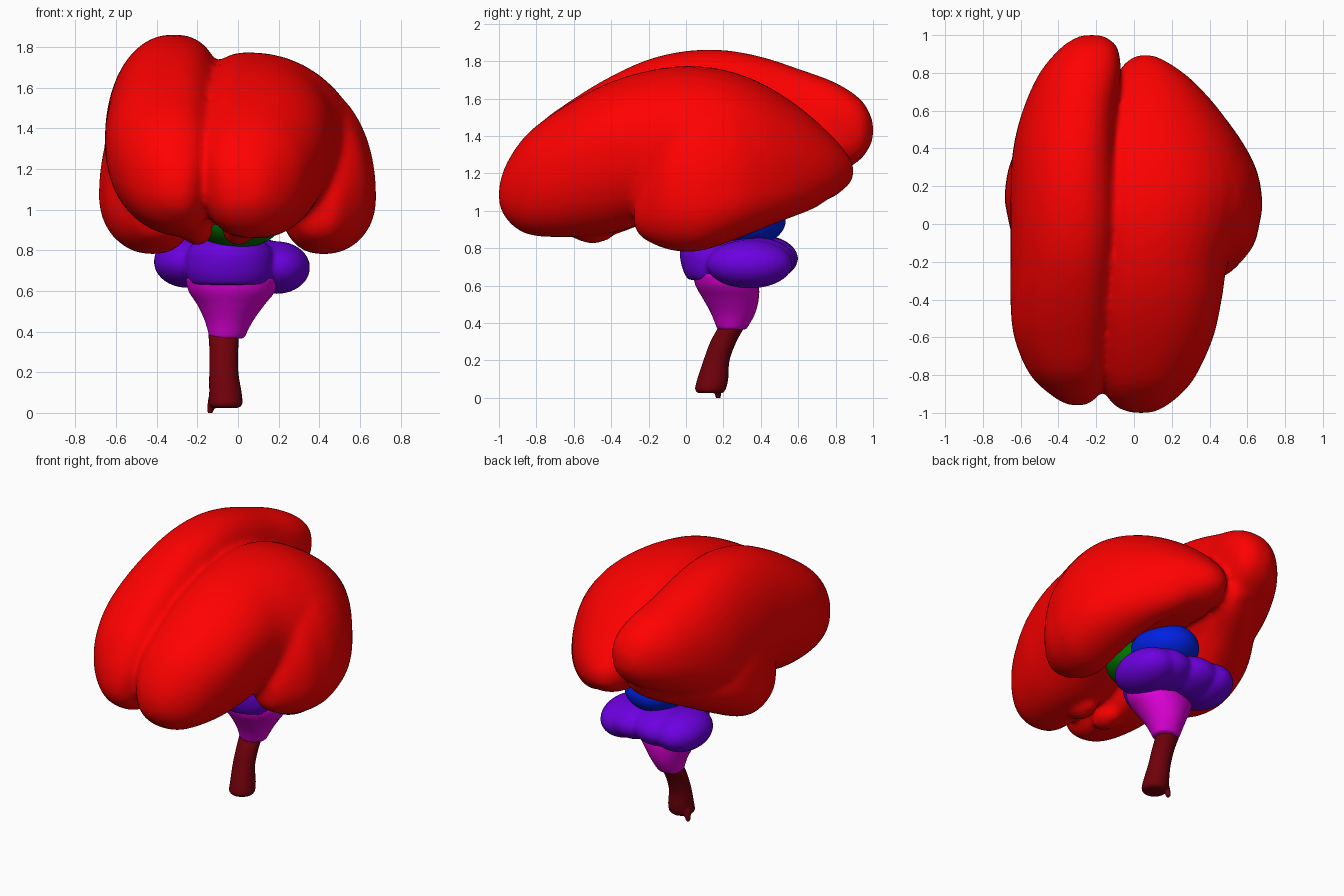
import bpy, bmesh, math
from mathutils import Matrix, Vector


def spline(rows, steps=5):
    """Catmull-Rom resampling of a list of equal-length stations."""
    out = []
    for i in range(len(rows) - 1):
        a, b, c, d = (rows[max(0, min(len(rows) - 1, i + k))] for k in (-1, 0, 1, 2))
        for s in range(steps):
            t = s / steps
            out.append([0.5 * (2 * q + (r - p) * t + (2 * p - 5 * q + 4 * r - w) * t * t
                               + (3 * q - p - 3 * r + w) * t ** 3)
                        for p, q, r, w in zip(a, b, c, d)])
    return out + [list(rows[-1])]


def skin(bm, rings):
    """Closed tube through rings of points."""
    vr = [[bm.verts.new(p) for p in r] for r in rings]
    n = len(vr[0])
    faces = [bm.faces.new((a[i], a[(i + 1) % n], b[(i + 1) % n], b[i]))
             for a, b in zip(vr, vr[1:]) for i in range(n)]
    faces += [bm.faces.new(vr[0]), bm.faces.new(vr[-1])]
    bmesh.ops.recalc_face_normals(bm, faces=faces)


def lobe(bm, rows, n=40):
    """Loft along y. Station: y, inner x, outer x, bottom z, top z, crest x, widest z, keel x."""
    rings = []
    for y, xi, xo, zb, zt, xt, zo, xb in spline(rows):
        ring = []
        for k in range(n):
            a = 2 * math.pi * k / n
            c, s = math.cos(a), math.sin(a)
            e = 2 / 2.15 if c > 0 else 2 / 2.5
            xm, ze = (xt, zt) if s > 0 else (xb, zb)
            xe, zm = (xo, zo) if c > 0 else (xi, 0.45 * zb + 0.55 * zt)
            ring.append((xm + (xe - xm) * abs(c) ** e, y, zm + (ze - zm) * abs(s) ** e))
        rings.append(ring)
    skin(bm, rings)


def stalk(bm, rows, n=28):
    """Loft along z. Station: z, centre x, centre y, radius x, radius y."""
    skin(bm, [[(cx + rx * math.cos(2 * math.pi * k / n), cy + ry * math.sin(2 * math.pi * k / n), z)
               for k in range(n)] for z, cx, cy, rx, ry in spline(rows)])


def blob(bm, centre, radii):
    m = Matrix.Translation(Vector(centre)) @ Matrix.Diagonal((*radii, 1))
    bmesh.ops.create_icosphere(bm, subdivisions=4, radius=1, matrix=m)


def finish(bm, name, colour, voxel, smooth):
    """Fuse overlapping pieces into one smooth organic skin."""
    me = bpy.data.meshes.new(name)
    bm.to_mesh(me)
    bm.free()
    me.polygons.foreach_set("use_smooth", [True] * len(me.polygons))
    ob = bpy.data.objects.new(name, me)
    bpy.context.collection.objects.link(ob)
    mat = bpy.data.materials.new(name)
    mat.diffuse_color = (*colour, 1)
    me.materials.append(mat)
    r = ob.modifiers.new("fuse", 'REMESH')
    r.mode = 'VOXEL'
    r.voxel_size = voxel
    r.use_smooth_shade = True
    s = ob.modifiers.new("soften", 'SMOOTH')
    s.factor = 0.5
    s.iterations = smooth


# cerebrum: right and left hemispheres
right = [
    (-1.00, -0.01, 0.09, 1.04, 1.13, 0.04, 1.08, 0.04),
    (-0.97, -0.09, 0.16, 0.97, 1.23, 0.04, 1.09, 0.04),
    (-0.90, -0.15, 0.25, 0.90, 1.35, 0.04, 1.12, 0.05),
    (-0.80, -0.18, 0.33, 0.865, 1.455, 0.05, 1.18, 0.07),
    (-0.60, -0.20, 0.42, 0.86, 1.59, 0.05, 1.28, 0.10),
    (-0.40, -0.20, 0.465, 0.88, 1.69, 0.05, 1.34, 0.10),
    (-0.20, -0.19, 0.50, 0.94, 1.75, 0.05, 1.32, 0.12),
    (0.00, -0.18, 0.60, 1.00, 1.775, 0.05, 1.18, 0.16),
    (0.20, -0.18, 0.64, 1.01, 1.755, 0.05, 1.15, 0.22),
    (0.40, -0.17, 0.585, 1.00, 1.685, 0.05, 1.15, 0.25),
    (0.60, -0.15, 0.455, 1.02, 1.56, 0.06, 1.16, 0.20),
    (0.76, -0.10, 0.31, 1.06, 1.42, 0.07, 1.19, 0.14),
    (0.85, -0.05, 0.19, 1.12, 1.32, 0.07, 1.21, 0.08),
    (0.895, 0.02, 0.10, 1.17, 1.25, 0.06, 1.21, 0.06),
]
left = [
    (-0.96, -0.26, -0.34, 1.06, 1.14, -0.30, 1.10, -0.30),
    (-0.92, -0.20, -0.42, 0.98, 1.27, -0.31, 1.12, -0.29),
    (-0.80, -0.14, -0.55, 0.90, 1.45, -0.32, 1.20, -0.28),
    (-0.60, -0.11, -0.635, 0.87, 1.60, -0.32, 1.28, -0.25),
    (-0.40, -0.09, -0.655, 0.87, 1.72, -0.32, 1.33, -0.23),
    (-0.20, -0.08, -0.655, 0.94, 1.81, -0.32, 1.34, -0.26),
    (0.00, -0.07, -0.655, 1.00, 1.855, -0.32, 1.34, -0.32),
    (0.20, -0.08, -0.655, 1.03, 1.86, -0.32, 1.30, -0.36),
    (0.40, -0.09, -0.64, 1.05, 1.825, -0.31, 1.30, -0.36),
    (0.60, -0.09, -0.59, 1.09, 1.76, -0.29, 1.35, -0.32),
    (0.80, -0.07, -0.50, 1.19, 1.685, -0.26, 1.41, -0.28),
    (0.94, -0.09, -0.38, 1.28, 1.59, -0.23, 1.43, -0.23),
    (1.00, -0.17, -0.28, 1.38, 1.48, -0.22, 1.43, -0.22),
]
# temporal lobe rising into the side wall, reused mirrored on the left
temporal = [
    (-0.28, 0.36, 0.47, 0.93, 1.05, 0.42, 0.99, 0.42),
    (-0.24, 0.28, 0.53, 0.86, 1.18, 0.41, 1.02, 0.41),
    (-0.12, 0.20, 0.63, 0.80, 1.47, 0.36, 1.06, 0.41),
    (0.00, 0.18, 0.665, 0.78, 1.60, 0.30, 1.06, 0.42),
    (0.12, 0.19, 0.68, 0.795, 1.66, 0.25, 1.06, 0.43),
    (0.30, 0.19, 0.645, 0.86, 1.63, 0.25, 1.08, 0.40),
    (0.50, 0.16, 0.53, 0.94, 1.50, 0.24, 1.12, 0.34),
    (0.70, 0.10, 0.36, 1.02, 1.36, 0.20, 1.16, 0.22),
    (0.80, 0.13, 0.23, 1.10, 1.22, 0.17, 1.16, 0.17),
]
bm = bmesh.new()
lobe(bm, right)
lobe(bm, left)
lobe(bm, temporal)
mirrored = []
for y, xi, xo, zb, zt, xt, zo, xb in temporal:
    dz = 0.1 * max(y, 0)
    mirrored.append((y + 0.04, -xi, -xo - 0.005, zb + dz, zt + dz, -xt, zo + dz, -xb))
lobe(bm, mirrored)
for x in (0.0, -0.20):  # small bulbs under the frontal lobes
    blob(bm, (x, -0.50, 0.89), (0.075, 0.12, 0.065))
finish(bm, "cerebrum", (1.0, 0.0, 0.0), 0.018, 14)

# interbrain
bm = bmesh.new()
blob(bm, (0.0, 0.06, 0.95), (0.22, 0.21, 0.14))
finish(bm, "interbrain", (0.0, 0.17, 0.0), 0.014, 3)

# midbrain
bm = bmesh.new()
blob(bm, (0.0, 0.30, 0.95), (0.205, 0.235, 0.15))
finish(bm, "midbrain", (0.0, 0.015, 0.75), 0.014, 3)

# cerebellum lobes and pons
bm = bmesh.new()
blob(bm, (0.19, 0.34, 0.715), (0.165, 0.23, 0.13))
blob(bm, (-0.25, 0.38, 0.745), (0.165, 0.22, 0.13))
blob(bm, (0.09, 0.36, 0.735), (0.19, 0.225, 0.125))
blob(bm, (-0.11, 0.38, 0.745), (0.20, 0.22, 0.125))
stalk(bm, [(0.63, -0.04, 0.17, 0.19, 0.16), (0.69, -0.04, 0.165, 0.215, 0.185),
           (0.78, -0.04, 0.165, 0.215, 0.20), (0.83, -0.04, 0.17, 0.185, 0.18),
           (0.865, -0.04, 0.18, 0.13, 0.14)])
finish(bm, "cerebellum_and_pons", (0.15, 0.0, 0.75), 0.013, 10)

# medulla
bm = bmesh.new()
stalk(bm, [(0.67, -0.03, 0.20, 0.23, 0.165), (0.60, -0.03, 0.22, 0.215, 0.17),
           (0.53, -0.035, 0.24, 0.165, 0.15), (0.45, -0.045, 0.252, 0.118, 0.118),
           (0.365, -0.055, 0.245, 0.085, 0.078)])
finish(bm, "medulla", (0.75, 0.0, 0.7), 0.012, 3)

# spinal cord with a small ragged tip
bm = bmesh.new()
stalk(bm, [(0.39, -0.07, 0.25, 0.076, 0.07), (0.30, -0.07, 0.20, 0.071, 0.07),
           (0.20, -0.07, 0.163, 0.072, 0.07), (0.10, -0.062, 0.143, 0.08, 0.083),
           (0.045, -0.06, 0.13, 0.082, 0.082), (0.025, -0.06, 0.13, 0.065, 0.065)])
stalk(bm, [(0.08, -0.115, 0.16, 0.03, 0.03), (0.03, -0.132, 0.17, 0.02, 0.02),
           (-0.002, -0.138, 0.172, 0.013, 0.013)])
finish(bm, "spinal_cord", (0.16, 0.0, 0.003), 0.008, 2)
